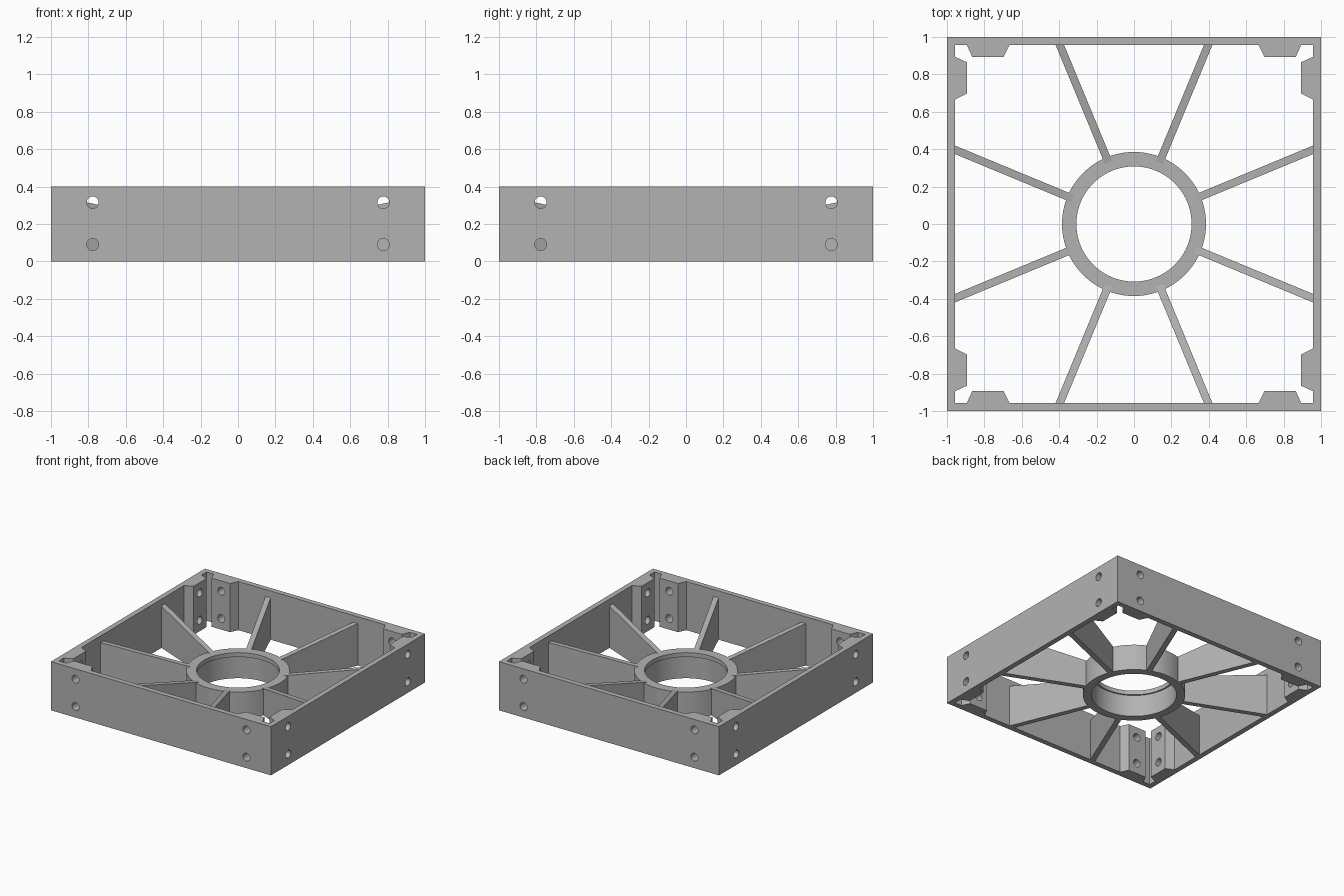
import bpy, bmesh, math
from mathutils import Matrix, Vector

cube = bpy.data.objects.get("Cube")
if cube:
    bpy.data.objects.remove(cube, do_unlink=True)

# Single flat grey
grey = bpy.data.materials.new("grey plastic")
grey.use_nodes = True
COLOR = (0.45, 0.45, 0.45, 1)
grey.diffuse_color = COLOR
grey.node_tree.nodes["Principled BSDF"].inputs["Base Color"].default_value = COLOR

HEIGHT = 0.40
WALL = 0.957          # inner face of the walls
PAD = 0.892           # inner face of the corner pads


def make_object(name, bm):
    bmesh.ops.recalc_face_normals(bm, faces=bm.faces[:])
    mesh = bpy.data.meshes.new(name)
    bm.to_mesh(mesh)
    bm.free()
    mesh.materials.append(grey)
    obj = bpy.data.objects.new(name, mesh)
    bpy.context.collection.objects.link(obj)
    return obj


def smooth(obj):
    bpy.ops.object.select_all(action="DESELECT")
    obj.select_set(True)
    bpy.context.view_layer.objects.active = obj
    bpy.ops.object.shade_smooth_by_angle(angle=math.radians(30))


def turn(degrees):
    return Matrix.Rotation(math.radians(degrees), 4, "Z")


def add_loop(bm, points):
    verts = [bm.verts.new(p) for p in points]
    return [bm.edges.new((v, verts[(i + 1) % len(verts)])) for i, v in enumerate(verts)]


# Square frame with two pads beside each corner, extruded from its plan
half_side = [(0.666, WALL), (0.698, PAD), (0.864, PAD), (0.894, WALL)]
side = [(-x, y) for x, y in reversed(half_side)] + half_side + [(WALL, WALL)]
inner = [turn(-90 * k) @ Vector((x, y, 0)) for k in range(4) for x, y in side]
outer = [(-1, -1, 0), (1, -1, 0), (1, 1, 0), (-1, 1, 0)]
bm = bmesh.new()
edges = add_loop(bm, outer) + add_loop(bm, inner)
bmesh.ops.triangle_fill(bm, edges=edges, use_beauty=True)
top = bmesh.ops.extrude_face_region(bm, geom=bm.faces[:])
bmesh.ops.translate(bm, vec=(0, 0, HEIGHT),
                    verts=[g for g in top["geom"] if isinstance(g, bmesh.types.BMVert)])
frame = make_object("square_frame", bm)

# Screw holes through the walls and pads
bm = bmesh.new()
for k in range(4):
    for x in (-0.777, 0.777):
        for z in (0.09, 0.315):
            place = (turn(90 * k) @ Matrix.Translation((x, 0.96, z))
                     @ Matrix.Rotation(math.pi / 2, 4, "X"))
            bmesh.ops.create_cone(bm, cap_ends=True, segments=32, radius1=0.032,
                                  radius2=0.032, depth=0.2, matrix=place)
cutter = make_object("screw_hole_cutter", bm)
cutter.hide_render = True
cut = frame.modifiers.new("screw_holes", "BOOLEAN")
cut.operation = "DIFFERENCE"
cut.solver = "EXACT"
cut.object = cutter
bpy.context.view_layer.objects.active = frame
bpy.ops.object.modifier_apply(modifier=cut.name)
bpy.data.objects.remove(cutter, do_unlink=True)
smooth(frame)

# Central ring with a small inner lip at the top, lathed from its section
RING_TOP = 0.215
section = [(0.385, 0), (0.385, RING_TOP), (0.308, RING_TOP),
           (0.308, 0.18), (0.32, 0.18), (0.32, 0)]
STEPS = 96
bm = bmesh.new()
rings = [[bm.verts.new(turn(360 * s / STEPS) @ Vector((r, 0, z))) for r, z in section]
         for s in range(STEPS)]
for s in range(STEPS):
    a, b = rings[s], rings[(s + 1) % STEPS]
    for i in range(len(section)):
        j = (i + 1) % len(section)
        bm.faces.new((a[i], b[i], b[j], a[j]))
smooth(make_object("hub_ring", bm))

# Eight sloping spokes from the ring to the walls
spoke_side = [(0.345, 0), (1.05, 0), (1.05, 0.347), (0.345, 0.213)]
for k in range(8):
    bm = bmesh.new()
    face = bm.faces.new([bm.verts.new((r, -0.021, z)) for r, z in spoke_side])
    other = bmesh.ops.extrude_face_region(bm, geom=[face])
    bmesh.ops.translate(bm, vec=(0, 0.042, 0),
                        verts=[g for g in other["geom"] if isinstance(g, bmesh.types.BMVert)])
    bm.transform(turn(22.5 + 45 * k))
    make_object(f"spoke_{k + 1}", bm)
